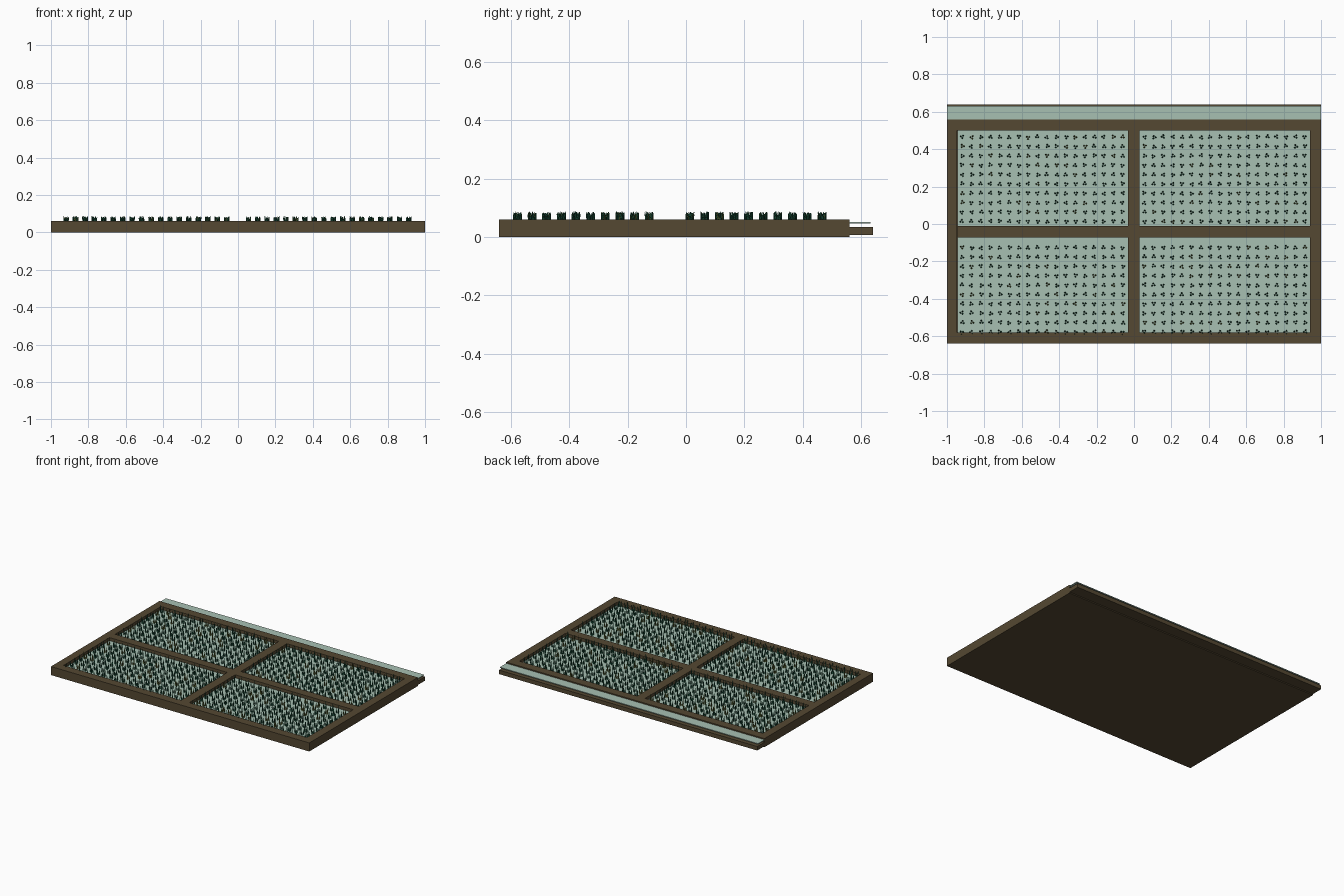
import bpy, bmesh, math, random
from mathutils import Matrix, Vector

if "Cube" in bpy.data.objects:
    bpy.data.objects.remove(bpy.data.objects["Cube"], do_unlink=True)
random.seed(4)


def material(name, rgb):
    m = bpy.data.materials.new(name)
    m.use_nodes = True
    m.diffuse_color = (*rgb, 1)
    m.node_tree.nodes["Principled BSDF"].inputs["Base Color"].default_value = (*rgb, 1)
    return m


earth = material("brown earth", (0.09, 0.065, 0.032))
water = material("pale water", (0.39, 0.53, 0.45))
leaf = material("dark green", (0.013, 0.1, 0.055))
olive = material("olive green", (0.12, 0.15, 0.035))


def finish(bm, name, *mats):
    me = bpy.data.meshes.new(name)
    bm.to_mesh(me)
    bm.free()
    ob = bpy.data.objects.new(name, me)
    for m in mats:
        me.materials.append(m)
    bpy.context.collection.objects.link(ob)
    return ob


def box(name, mat, x, y, z):
    bm = bmesh.new()
    size = [b - a for a, b in (x, y, z)]
    mid = [(a + b) / 2 for a, b in (x, y, z)]
    bmesh.ops.create_cube(bm, size=1, matrix=Matrix.Translation(mid) @ Matrix.Diagonal((*size, 1)))
    return finish(bm, name, mat)


TOP, LEVEL, FLOOR = 0.06, 0.038, 0.025
FRONT, BACK = -0.64, 0.56
columns = {"right": (-0.945, -0.033), "left": (0.029, 0.941)}
rows = {"front": (-0.58, -0.071), "back": (-0.01, 0.499)}
first_plant = {"front": -0.577, "back": 0.014}

# Earth base and banks between the fields
box("base", earth, (-1, 1), (FRONT, BACK), (0, FLOOR))
bank_z = (FLOOR, TOP)
(xa, xb), (xc, xd) = columns.values()
(ya, yb), (yc, yd) = rows.values()
box("front_bank", earth, (-1, 1), (FRONT, ya), bank_z)
box("middle_bank", earth, (xa, xd), (yb, yc), bank_z)
box("back_bank", earth, (-1, 1), (yd, BACK), bank_z)
box("right_bank", earth, (-1, xa), (ya, yd), bank_z)
box("left_bank", earth, (xd, 1), (ya, yd), bank_z)
for row, span in rows.items():
    box(row + "_divider_bank", earth, (xb, xc), span, bank_z)

# Irrigation channel behind the fields
box("channel_bed", earth, (-1, 1), (BACK, 0.64), (0.007, 0.035))
box("channel_water", water, (-1, 1), (BACK, 0.631), (0.047, 0.052))


def plants(name, x0, y0):
    """Rows of seedlings, each a clump of three slender cones leaning outward."""
    bm = bmesh.new()
    sides = 5
    for i in range(18):
        for j in range(10):
            foot = Vector((x0 + i * 0.0505 + random.uniform(-0.003, 0.003),
                           y0 + j * 0.0501 + random.uniform(-0.003, 0.003), LEVEL - 0.002))
            turn = random.uniform(0, math.tau)
            color = int(random.random() < 0.15)
            for k in range(3):
                a = turn + k * math.tau / 3
                out = Vector((math.cos(a), math.sin(a), 0))
                height = random.uniform(0.042, 0.052)
                ring = []
                for n in range(sides):
                    b = a + n * math.tau / sides
                    rim = Vector((math.cos(b), math.sin(b), 0)) * 0.005
                    ring.append(bm.verts.new(foot + out * 0.007 + rim))
                tip = bm.verts.new(foot + out * 0.013 + Vector((0, 0, height)))
                for n in range(sides):
                    f = bm.faces.new((ring[n], ring[(n + 1) % sides], tip))
                    f.material_index = color
    finish(bm, name, leaf, olive)


# Flooded fields with seedlings
for cname, xs in columns.items():
    for rname, ys in rows.items():
        box(f"{rname}_{cname}_water", water, xs, ys, (FLOOR, LEVEL))
        plants(f"{rname}_{cname}_seedlings", xs[0] + 0.026, first_plant[rname])
